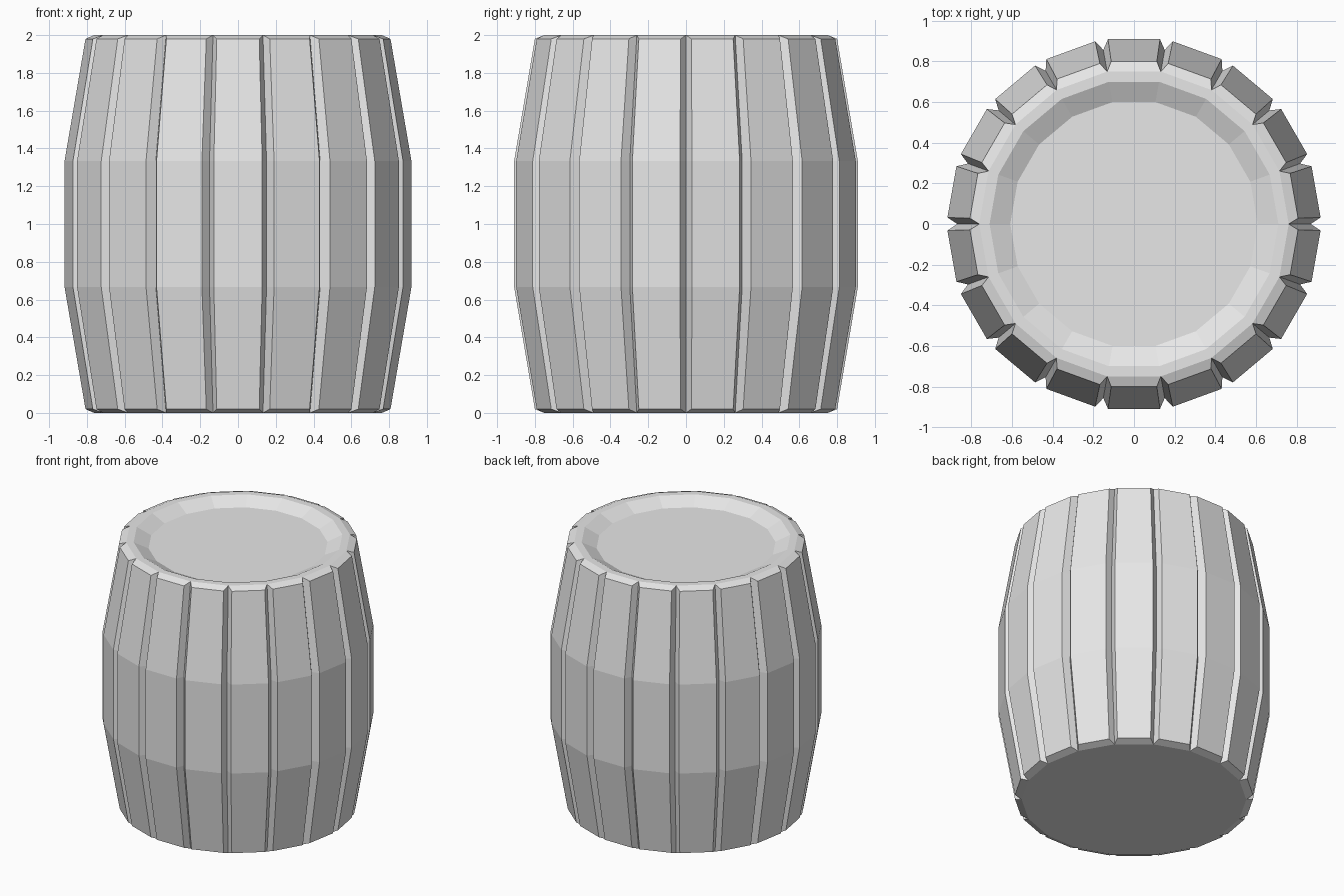
import bpy, bmesh
from math import sin, cos, tan, radians, pi
from mathutils import Matrix

if "Cube" in bpy.data.objects:
    bpy.data.objects.remove(bpy.data.objects["Cube"])

STAVES = 18
HALF = pi / STAVES          # half the angle of one stave, groove included
FACE = radians(8.0)         # half the angle of a stave's flat outer face

grey = bpy.data.materials.new("plain grey")
grey.use_nodes = True
colour = (0.8, 0.8, 0.8, 1)
grey.diffuse_color = colour
grey.node_tree.nodes["Principled BSDF"].inputs["Base Color"].default_value = colour


def finish(bm, name):
    """Weld, orient and link a flat-shaded mesh."""
    bmesh.ops.remove_doubles(bm, verts=bm.verts, dist=0.0005)
    bmesh.ops.recalc_face_normals(bm, faces=bm.faces)
    mesh = bpy.data.meshes.new(name)
    bm.to_mesh(mesh)
    bm.free()
    mesh.materials.append(grey)
    obj = bpy.data.objects.new(name, mesh)
    bpy.context.collection.objects.link(obj)
    return obj


def polygon_ring(bm, apothem, z):
    """Ring of corners that lie on the groove lines."""
    r = apothem / cos(HALF)
    return [bm.verts.new((r * cos(2 * HALF * i), r * sin(2 * HALF * i), z))
            for i in range(STAVES)]


# One stave: outer face, two groove walls and chamfered ends
RIM = 0.75
GROOVE_TOP = RIM / cos(HALF)
# (face height, face distance, groove height, groove radius)
levels = [(0.02, 0.80, 0.0, GROOVE_TOP), (0.667, 0.91, 0.667, 0.87),
          (1.333, 0.91, 1.333, 0.87), (1.98, 0.80, 2.0, GROOVE_TOP)]

bm = bmesh.new()
rows = []
for z, dist, groove_z, groove_r in levels:
    gx, gy = groove_r * sin(HALF), -groove_r * cos(HALF)
    fx = dist * tan(FACE)
    points = [(-gx, gy, groove_z), (-fx, -dist, z), (fx, -dist, z), (gx, gy, groove_z)]
    rows.append([bm.verts.new(p) for p in points])
for low, high in zip(rows, rows[1:]):
    for i in range(3):
        bm.faces.new((low[i], low[i + 1], high[i + 1], high[i]))
bm.faces.new(rows[0])
bm.faces.new(rows[-1])

# Repeat the stave around the barrel
stave = bm.faces[:] + bm.edges[:] + bm.verts[:]
for i in range(1, STAVES):
    copy = bmesh.ops.duplicate(bm, geom=stave)["geom"]
    bmesh.ops.rotate(bm, cent=(0, 0, 0), matrix=Matrix.Rotation(2 * HALF * i, 3, 'Z'),
                     verts=[v for v in copy if isinstance(v, bmesh.types.BMVert)])

# Flat base, recessed lid with a sloping rim
bm.faces.new(polygon_ring(bm, RIM, 0))
rings = [polygon_ring(bm, a, z) for a, z in ((RIM, 2.0), (0.70, 2.0), (0.60, 1.95))]
for outer, inner in zip(rings, rings[1:]):
    for i in range(STAVES):
        j = (i + 1) % STAVES
        bm.faces.new((outer[i], outer[j], inner[j], inner[i]))
bm.faces.new(rings[-1])
finish(bm, "barrel")
